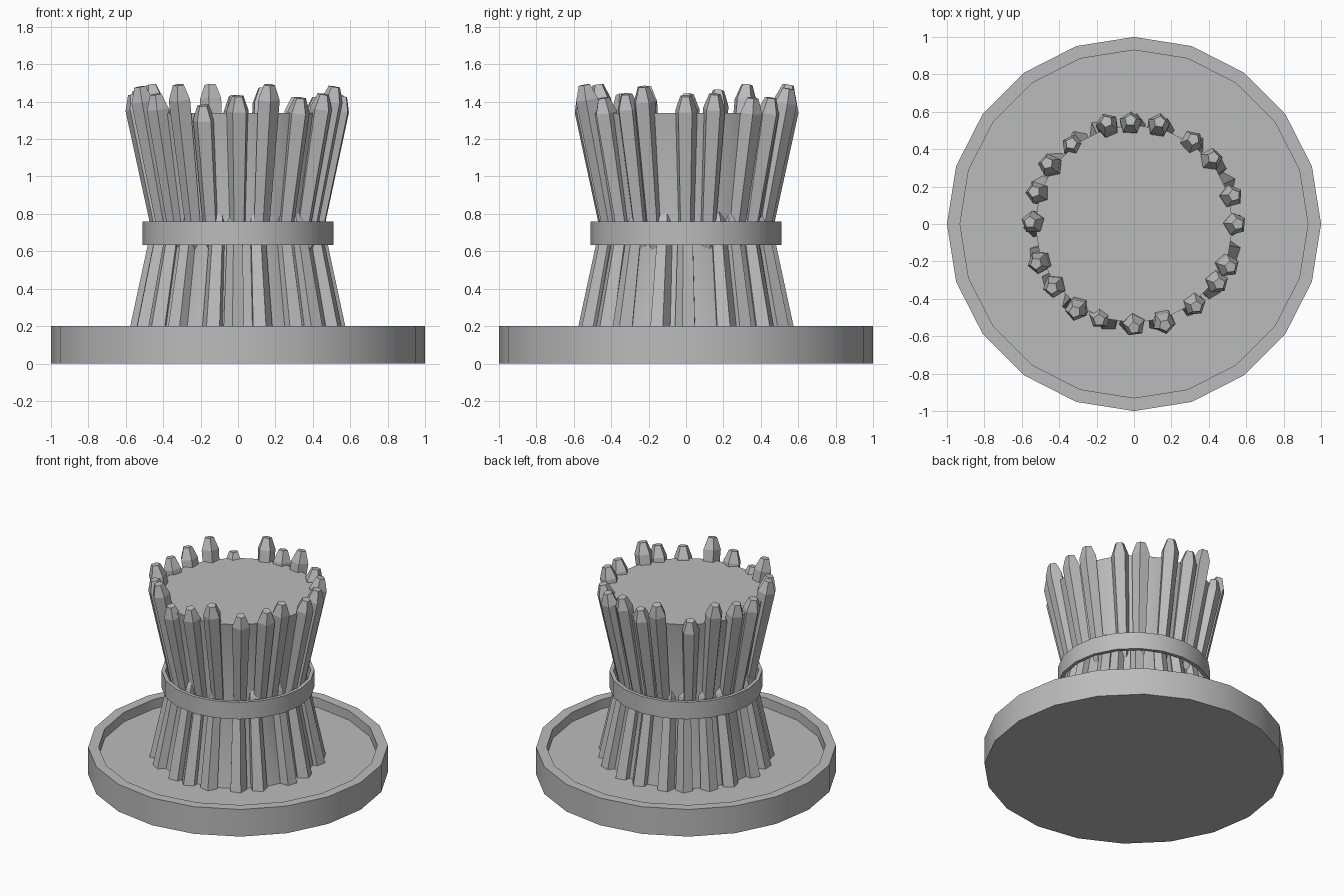
import bpy, bmesh, math, random
from mathutils import Vector, Matrix

random.seed(4)
cube = bpy.data.objects.get("Cube")
if cube:
    bpy.data.objects.remove(cube, do_unlink=True)

GREY = (0.5, 0.5, 0.5, 1)
grey = bpy.data.materials.new("plain_grey")
grey.use_nodes = True
grey.diffuse_color = GREY
grey.node_tree.nodes["Principled BSDF"].inputs["Base Color"].default_value = GREY


def add_lathe(bm, profile, sides, matrix=None, turn=0.0, closed=False):
    """Sweep (radius, height) points around z; open profiles get end caps."""
    rings = []
    for r, z in profile:
        ring = []
        for i in range(sides):
            a = turn + math.tau * i / sides
            p = Vector((r * math.cos(a), r * math.sin(a), z))
            ring.append(bm.verts.new(matrix @ p if matrix else p))
        rings.append(ring)
    pairs = list(zip(rings, rings[1:]))
    if closed:
        pairs.append((rings[-1], rings[0]))
    else:
        bm.faces.new(rings[0][::-1])
        bm.faces.new(rings[-1])
    for low, high in pairs:
        for i in range(sides):
            j = (i + 1) % sides
            bm.faces.new((low[i], low[j], high[j], high[i]))


def make_object(name, bm, smooth=False):
    bmesh.ops.recalc_face_normals(bm, faces=bm.faces[:])
    mesh = bpy.data.meshes.new(name)
    bm.to_mesh(mesh)
    bm.free()
    mesh.materials.append(grey)
    obj = bpy.data.objects.new(name, mesh)
    bpy.context.collection.objects.link(obj)
    if smooth:
        bpy.ops.object.select_all(action='DESELECT')
        obj.select_set(True)
        bpy.context.view_layer.objects.active = obj
        bpy.ops.object.shade_smooth_by_angle(angle=math.radians(30))
    return obj


def lathe_object(name, profile, closed=False, smooth=True):
    bm = bmesh.new()
    add_lathe(bm, profile, 20, closed=closed)
    return make_object(name, bm, smooth)


def add_stalk(bm, angle, start, end):
    """Five-sided stalk from start to end, each given as (radius, height)."""
    out = Vector((math.cos(angle), math.sin(angle), 0))
    a = out * start[0] + Vector((0, 0, start[1]))
    b = out * end[0] + Vector((0, 0, end[1]))
    axis = b - a
    length = axis.length
    matrix = Matrix.Translation(a) @ axis.to_track_quat('Z', 'Y').to_matrix().to_4x4()
    profile = [(0.02, 0), (0.042, 0.07), (0.062, length - 0.08), (0.032, length)]
    add_lathe(bm, profile, 5, matrix, random.uniform(0, math.tau))


# Tray-like base with a raised rim
lathe_object("base", [(1, 0), (1, 0.2), (0.93, 0.2), (0.93, 0.13)])

# Waisted core with a flat top
lathe_object("core", [(0.53, 0.1), (0.415, 0.705), (0.53, 1.34)])

# Band around the waist
lathe_object("band", [(0.51, 0.635), (0.51, 0.76), (0.485, 0.76), (0.485, 0.635)],
             closed=True)

# Stalk directions in degrees, and the top height of each upper stalk
angles = [0, 16, 40, 55, 76, 92, 105, 128, 145, 162,
          179, 202, 218, 236, 250, 270, 287, 307, 325, 336]
tops = [1.43, 1.44, 1.42, 1.42, 1.47, 1.43, 1.49, 1.38, 1.49, 1.46,
        1.44, 1.48, 1.44, 1.49, 1.38, 1.43, 1.49, 1.42, 1.44, 1.48]

upper, lower = bmesh.new(), bmesh.new()
for deg, top in zip(angles, tops):
    a = math.radians(deg)
    add_stalk(upper, a, (0.395, 0.58), (0.55 + 0.19 * (top - 1.4), top))
    # Lower stalks are the upper ones turned over, ending inside the base
    add_stalk(lower, -a, (0.40, 0.83), (0.55, 0.02))
make_object("upper_stalks", upper)
make_object("lower_stalks", lower)
